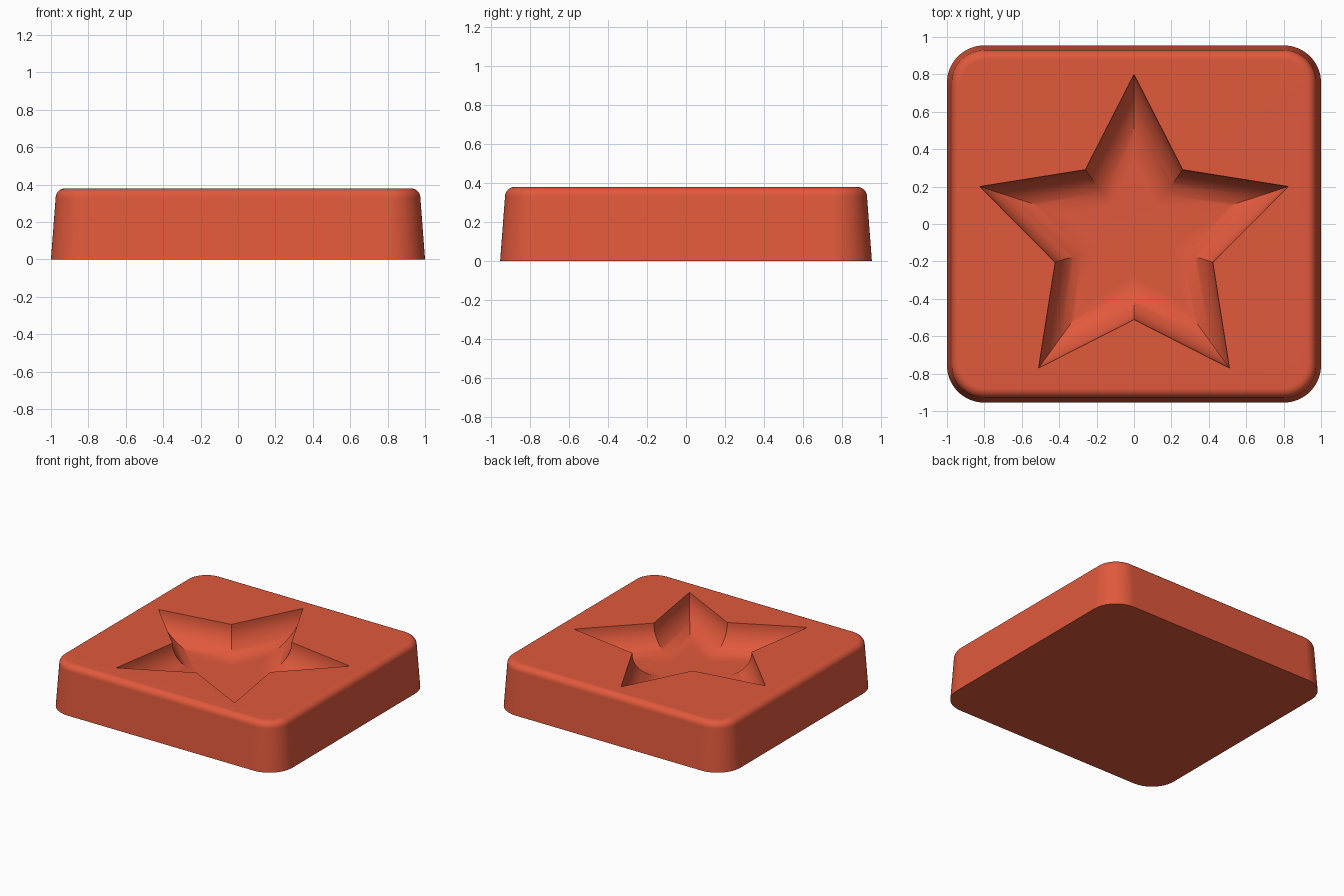
import bpy, bmesh
from math import pi, sin, cos, radians

if "Cube" in bpy.data.objects:
    bpy.data.objects.remove(bpy.data.objects["Cube"], do_unlink=True)

HALF_X, HALF_Y, HEIGHT, CORNER = 1.0, 0.955, 0.38, 0.2
DRAFT, FILLET = 0.025, 0.05               # side taper and top edge rounding
TIP, NOTCH, STAR_Y = 0.868, 0.443, -0.068  # star radii and centre
BOWL = 0.21                               # radius of the rounded recess wall
STEPS = 16

red = bpy.data.materials.new("warm red")
red.use_nodes = True
red.diffuse_color = (0.75, 0.10, 0.045, 1)
red.node_tree.nodes["Principled BSDF"].inputs["Base Color"].default_value = red.diffuse_color

bm = bmesh.new()


def rounded_ring(inset, z):
    """Rounded rectangle, shrunk evenly by the inset."""
    radius = CORNER - inset
    ring = []
    for quarter, (sx, sy) in enumerate([(1, 1), (-1, 1), (-1, -1), (1, -1)]):
        for i in range(STEPS + 1):
            a = (quarter + i / STEPS) * pi / 2
            ring.append(bm.verts.new((sx * (HALF_X - CORNER) + radius * cos(a),
                                      sy * (HALF_Y - CORNER) + radius * sin(a), z)))
    return ring


def star_ring(scale, z):
    """Five-pointed star, scaled about its own centre."""
    ring = []
    for i in range(10):
        r = scale * (NOTCH if i % 2 else TIP)
        a = pi / 2 + i * pi / 5
        ring.append(bm.verts.new((r * cos(a), STAR_Y + r * sin(a), z)))
    return ring


def loft(rings):
    for low, high in zip(rings, rings[1:]):
        for i in range(len(low)):
            j = (i + 1) % len(low)
            bm.faces.new((low[i], low[j], high[j], high[i])).smooth = True


def ring_edges(ring):
    return [bm.edges.get((v, ring[i - 1])) for i, v in enumerate(ring)]


# Tapered sides and rounded top edge
outer = [rounded_ring(0, 0)]
for i in range(9):
    a = i / 8 * pi / 2
    outer.append(rounded_ring(DRAFT + FILLET * (1 - cos(a)), HEIGHT - FILLET * (1 - sin(a))))
loft(outer)

# Star recess: quarter-round walls down to a flat floor
edge_distance = TIP * NOTCH * sin(pi / 5) / (
    (TIP ** 2 + NOTCH ** 2 - 2 * TIP * NOTCH * cos(pi / 5)) ** 0.5)
inner = []
for i in range(STEPS + 1):
    a = i / STEPS * pi / 2
    inner.append(star_ring(1 - BOWL * (1 - cos(a)) / edge_distance, HEIGHT - BOWL * sin(a)))
loft(inner)

# Flat underside, recess floor and top surface around the star
bm.faces.new(outer[0][::-1])
bm.faces.new(inner[-1])
bmesh.ops.triangle_fill(bm, use_beauty=True, normal=(0, 0, 1),
                        edges=ring_edges(outer[-1]) + ring_edges(inner[0]))
bmesh.ops.recalc_face_normals(bm, faces=bm.faces)

mesh = bpy.data.meshes.new("star_block")
bm.to_mesh(mesh)
bm.free()
mesh.materials.append(red)
block = bpy.data.objects.new("star_block", mesh)
bpy.context.collection.objects.link(block)

# Smooth the curves, keep the rims and creases sharp
bpy.ops.object.select_all(action='DESELECT')
block.select_set(True)
bpy.context.view_layer.objects.active = block
bpy.ops.object.shade_smooth_by_angle(angle=radians(30))
weighted = block.modifiers.new("flat face normals", 'WEIGHTED_NORMAL')
weighted.keep_sharp = True
